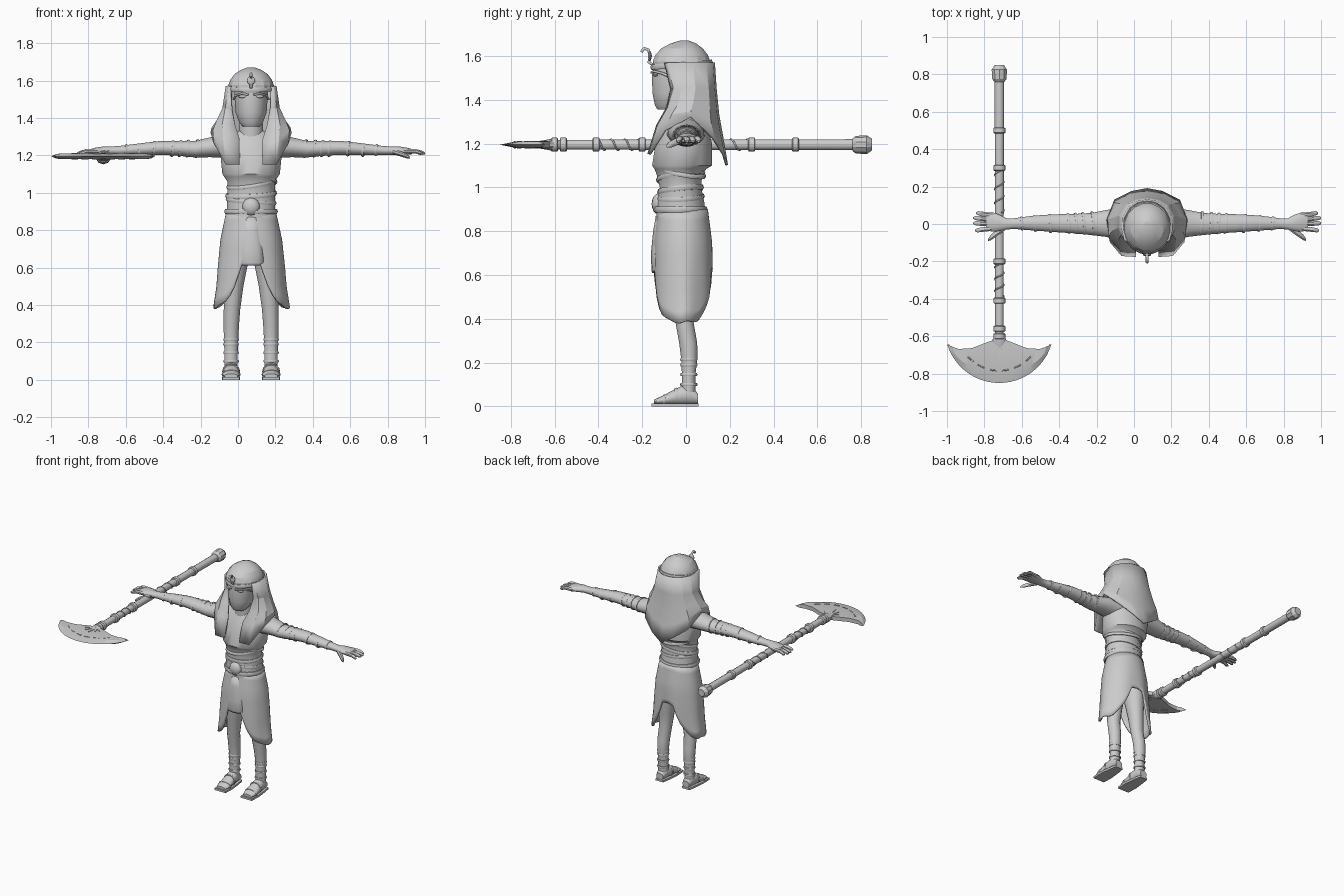
import bpy, bmesh, math
from mathutils import Vector, Matrix

CX = 0.07  # body centre line
stone = bpy.data.materials.new("stone grey")
stone.diffuse_color = (0.6, 0.6, 0.6, 1)


def make(name, verts, faces, angle=40, x=CX, solid=0):
    bm = bmesh.new()
    vs = [bm.verts.new(v) for v in verts]
    for f in faces:
        bm.faces.new([vs[i] for i in f])
    bmesh.ops.remove_doubles(bm, verts=bm.verts, dist=1e-4)
    bmesh.ops.recalc_face_normals(bm, faces=bm.faces)
    me = bpy.data.meshes.new(name)
    bm.to_mesh(me)
    bm.free()
    ob = bpy.data.objects.new(name, me)
    ob.location.x = x
    bpy.context.collection.objects.link(ob)
    me.materials.append(stone)
    if solid:
        m = ob.modifiers.new("thickness", "SOLIDIFY")
        m.thickness, m.offset = solid, -1
    if angle:
        bpy.ops.object.select_all(action='DESELECT')
        ob.select_set(True)
        bpy.context.view_layer.objects.active = ob
        bpy.ops.object.shade_smooth_by_angle(angle=math.radians(angle))
    return ob


def loft(name, rings, axis='Z', n=16, s=1, angle=40, x=CX):
    """rings: (position on axis, centre a, centre b, radius a, radius b)"""
    verts = []
    for p, a, b, ra, rb in rings:
        for i in range(n):
            t = math.tau * (i + 0.5) / n
            u, v = a + ra * math.cos(t), b + rb * math.sin(t)
            w = {'Z': (u, v, p), 'X': (p, u, v), 'Y': (u, p, v)}[axis]
            verts.append((w[0] * s, w[1], w[2]))
    m = len(rings)
    faces = [(r * n + i, r * n + (i + 1) % n, (r + 1) * n + (i + 1) % n, (r + 1) * n + i)
             for r in range(m - 1) for i in range(n)]
    faces += [tuple(range(n)), tuple(range((m - 1) * n, m * n))]
    return make(name, verts, faces, angle, x)


def ball(name, c, r, x=CX, n=14):
    ks = [math.pi * k / 8 for k in range(9)]
    return loft(name, [(c[2] - r[2] * math.cos(k), c[0], c[1], max(r[0] * math.sin(k), 2e-5),
                        max(r[1] * math.sin(k), 2e-5)) for k in ks], n=n, x=x)


def band(name, c, ra, rb, thick, axis='Z', tilt=(0, 0), x=CX, n=20):
    """elliptical ring; tilt slopes it like a fold of cloth"""
    verts, k = [], 6
    for i in range(n):
        t = math.tau * i / n
        for j in range(k):
            q = math.tau * j / k
            u = (ra + thick * math.cos(q)) * math.cos(t)
            v = (rb + thick * math.cos(q)) * math.sin(t)
            w = thick * 1.3 * math.sin(q) + tilt[0] * u + tilt[1] * v
            d = {'Z': (u, v, w), 'X': (w, u, v), 'Y': (u, w, v)}[axis]
            verts.append([c[m] + d[m] for m in range(3)])
    faces = [(i * k + j, i * k + (j + 1) % k, (i + 1) % n * k + (j + 1) % k, (i + 1) % n * k + j)
             for i in range(n) for j in range(k)]
    return make(name, verts, faces, 60, x)


def tube(name, pts, r, x=CX):
    cu = bpy.data.curves.new(name, 'CURVE')
    cu.dimensions, cu.bevel_depth, cu.bevel_resolution = '3D', r, 1
    cu.use_fill_caps = True
    sp = cu.splines.new('POLY')
    sp.points.add(len(pts) - 1)
    for p, c in zip(sp.points, pts):
        p.co = (*c, 1)
    ob = bpy.data.objects.new(name, cu)
    ob.location.x = x
    cu.materials.append(stone)
    bpy.context.collection.objects.link(ob)


# torso, neck and mantle
loft("torso", [(.84, 0, -.02, .13, .115), (.93, 0, -.025, .13, .11), (1.0, 0, -.025, .128, .095),
               (1.06, 0, -.03, .128, .105), (1.085, 0, -.025, .145, .12), (1.1, 0, -.018, .155, .138),
               (1.2, 0, -.01, .165, .13), (1.28, 0, 0, .15, .10), (1.33, 0, 0, .085, .075)], n=24)
loft("neck", [(1.28, 0, -.02, .07, .07), (1.42, 0, -.03, .06, .065)])
band("chest_fold", (0, -.025, 1.05), .124, .104, .009, tilt=(.15, .15))
band("chest_wrap", (0, -.025, 1.075), .132, .108, .009, tilt=(-.12, -.2))
band("waist_fold_upper", (0, -.025, .99), .128, .096, .011, tilt=(.06, .1))
band("waist_fold_lower", (0, -.025, .955), .127, .102, .009, tilt=(-.08, .05))
band("belt", (0, -.025, .9), .132, .112, .012)
ball("buckle", (0, -.125, .925), (.048, .032, .048))

# skirt: open front and back, side flaps hanging low
TAB = [(.9, .133, .115), (.75, .165, .135), (.6, .18, .138), (.5, .187, .138), (.385, .205, .13)]


def radii(z):
    for (z1, a1, b1), (z2, a2, b2) in zip(TAB, TAB[1:]):
        if z >= z2:
            t = min(1, (z1 - z) / (z1 - z2))
            return a1 + (a2 - a1) * t, b1 + (b2 - b1) * t
    return TAB[-1][1:]


N, M = 48, 10
verts = []
for i in range(N):
    t = math.tau * i / N
    hem = .385 + min(.24, .45 * (1 - abs(math.cos(t))) ** 2)
    hem += .006 * math.sin(9 * t)
    for j in range(M + 1):
        z = .9 + (hem - .9) * j / M
        ra, rb = radii(z)
        fold = 1 + .02 * math.sin(7 * t + 1) * j / M
        verts.append((ra * fold * math.cos(t), -.015 + rb * fold * math.sin(t), z))
W = M + 1
make("skirt", verts, [(i * W + j, (i + 1) % N * W + j, (i + 1) % N * W + j + 1, i * W + j + 1)
                      for i in range(N) for j in range(M)], 50, solid=.012)
# apron panel
rows = [(.87, .05, -.138), (.8, .058, -.15), (.7, .07, -.16), (.625, .082, -.158), (.61, .07, -.155)]
verts = [(x * w, y + .025 * abs(x) ** 2, z) for z, w, y in rows for x in (-1, -.5, 0, .5, 1)]
make("apron", verts, [(r * 5 + c, r * 5 + c + 1, r * 5 + c + 6, r * 5 + c + 5)
                      for r in range(4) for c in range(4)], solid=.012)

for s, side in ((1, "left"), (-1, "right")):
    # legs, anklets and sandals
    loft(side + "_leg", [(.05, .107, .012, .036, .032), (.14, .107, .012, .036, .031),
                         (.22, .107, .015, .039, .038), (.29, .106, .01, .042, .042),
                         (.38, .102, -.006, .045, .042), (.5, .092, -.01, .052, .055),
                         (.65, .08, -.015, .07, .075), (.82, .065, -.015, .065, .08)], s=s)
    for z in (.1, .145, .19, .215):
        band(side + "_anklet", (s * .107, .013, z), .036, .034, .006)
    loft(side + "_foot", [(.055, .107, .035, .028, .024), (.02, .107, .052, .037, .045),
                          (-.02, .107, .05, .04, .045), (-.06, .107, .04, .043, .034),
                          (-.11, .107, .028, .046, .02), (-.145, .107, .02, .036, .012)], 'Y', s=s)
    band(side + "_sandal_strap", (s * .107, -.045, .045), .042, .036, .006, 'Y', n=14)
    band(side + "_toe_strap", (s * .107, -.1, .028), .046, .022, .005, 'Y', n=14)
    outline = [(-.03, .058), (.03, .058), (.04, 0), (.048, -.08), (.045, -.157), (-.045, -.157),
               (-.048, -.08), (-.04, 0)]
    k = len(outline)
    make(side + "_sole", [(s * .107 + a, b, z) for z in (0, .014) for a, b in outline],
         [tuple(range(k)), tuple(range(k, 2 * k))] +
         [(i, (i + 1) % k, (i + 1) % k + k, i + k) for i in range(k)], 0)

    # arm and wrappings
    loft(side + "_arm", [(.08, 0, 1.25, .09, .07), (.17, 0, 1.25, .083, .062), (.22, .003, 1.243, .073, .054),
                         (.3, 0, 1.233, .06, .045), (.4, .002, 1.238, .052, .04), (.48, .004, 1.24, .049, .038),
                         (.56, .005, 1.235, .044, .034), (.64, .004, 1.23, .037, .029),
                         (.71, .002, 1.226, .029, .024), (.75, 0, 1.225, .03, .023), (.79, .006, 1.225, .045, .023),
                         (.83, .012, 1.222, .053, .02), (.86, .012, 1.22, .048, .014)], 'X', s=s)
    for x, ra, rb in ((.29, .06, .045), (.34, .055, .042), (.38, .052, .04), (.42, .05, .039),
                      (.52, .046, .036), (.6, .039, .031), (.67, .032, .026)):
        band(side + "_arm_wrap", (s * x, .003, 1.236 - .008 * (x > .55)), ra, rb, .006, 'X', (.08 * s, .1), n=16)
    # fingers and thumb
    for y0, y1, e in ((.048, .058, .915), (.024, .032, .93), (0, .004, .93), (-.024, -.034, .92)):
        loft(side + "_finger", [(.82, y0, 1.222, .013, .014), (.88, (y0 + y1) / 2, 1.222, .014, .013),
                                (e - .012, y1, 1.213, .012, .011), (e, y1, 1.21, .005, .005)], 'X', 8, s)
    loft(side + "_thumb", [(.76, -.015, 1.22, .02, .016), (.8, -.045, 1.208, .02, .015),
                           (.835, -.072, 1.195, .016, .013), (.85, -.085, 1.188, .006, .006)], 'X', 8, s)

# face
loft("face", [(1.355, 0, -.085, .045, .045), (1.375, 0, -.075, .064, .068), (1.43, 0, -.05, .084, .104),
              (1.5, 0, -.045, .089, .112), (1.56, 0, -.04, .092, .112)], n=20, angle=50)
for s in (1, -1):
    ball("eye", (s * .042, -.138, 1.515), (.026, .012, .009))
    tube("eye_line", [(s * .015, -.158, 1.525), (s * .05, -.143, 1.53), (s * .082, -.105, 1.52),
                      (s * .094, -.065, 1.5)], .006)

# headdress: faceted crown and cloth falling over the shoulders
loft("headdress_crown", [(1.545, 0, -.02, .124, .134), (1.575, 0, -.02, .124, .134),
                         (1.605, 0, -.02, .113, .122), (1.635, 0, -.018, .09, .096),
                         (1.657, 0, -.012, .055, .06), (1.67, 0, -.008, .02, .022)], n=16, angle=20)
cols = [
    [(.105, -.09, 1.57), (.10, -.06, 1.45), (.085, -.08, 1.36), (.06, -.125, 1.28), (.06, -.165, 1.15)],
    [(.115, -.075, 1.57), (.13, -.05, 1.45), (.15, -.075, 1.36), (.145, -.12, 1.28), (.135, -.16, 1.15)],
    [(.124, -.03, 1.57), (.142, -.02, 1.45), (.175, -.03, 1.38), (.195, -.06, 1.33), (.19, -.09, 1.26)],
    [(.122, .03, 1.57), (.14, .04, 1.45), (.175, .03, 1.38), (.2, .02, 1.345), (.205, .02, 1.32)],
    [(.09, .085, 1.57), (.11, .095, 1.45), (.14, .10, 1.36), (.165, .105, 1.3), (.17, .12, 1.22)],
    [(.05, .112, 1.57), (.06, .12, 1.45), (.08, .13, 1.34), (.09, .145, 1.25), (.08, .165, 1.15)],
    [(0, .12, 1.57), (0, .128, 1.45), (0, .14, 1.33), (0, .16, 1.22), (0, .18, 1.10)]]
full = cols + [[(-x, y, z) for x, y, z in c] for c in cols[-2::-1]]
make("headdress_cloth", [p for c in full for p in c],
     [(c * 5 + r, c * 5 + r + 1, c * 5 + r + 6, c * 5 + r + 5)
      for c in range(len(full) - 1) for r in range(4)], 20, solid=.012)
band("headband", (0, -.02, 1.56), .12, .132, .011, tilt=(0, .08))

# serpent ornament
tube("serpent", [(0, -.145, 1.555), (0, -.17, 1.572), (0, -.162, 1.6), (0, -.172, 1.628),
                 (0, -.19, 1.635), (0, -.205, 1.618)], .008)
ball("serpent_hood", (0, -.165, 1.6), (.022, .008, .024))

# axe shaft with collars, grip and pommel
AX, AZ = -.72, 1.195
loft("axe_shaft", [(.8, 0, AZ, .026, .026), (-.64, 0, AZ, .023, .023)], 'Y', 12, x=AX)
loft("pommel", [(.76, 0, AZ, .028, .028), (.775, 0, AZ, .04, .04), (.825, 0, AZ, .043, .043),
                (.85, 0, AZ, .026, .026)], 'Y', 10, angle=25, x=AX)
for y in (.5, .3, -.2, -.41, -.56, -.6):
    loft("axe_collar", [(y + d, 0, AZ, r, r) for d, r in ((-.016, .028), (-.012, .033), (.012, .033),
                                                          (.016, .028))], 'Y', 12, x=AX)
for y0, y1 in ((.3, .06), (-.2, -.4)):
    tube("grip_cord", [(.025 * math.cos(i * .5), y0 + (y1 - y0) * i / 40, AZ + .025 * math.sin(i * .5))
                       for i in range(41)], .004, x=AX)

# crescent blade
R, YC, A, K = .291, -.559, 1.27, 24
inner = [(0, -.61), (.06, -.63), (.15, -.665), (.22, -.668), (.279, -.645)]


def inner_y(x):
    for (x1, y1), (x2, y2) in zip(inner, inner[1:]):
        if x <= x2:
            return y1 + (y2 - y1) * (x - x1) / (x2 - x1)
    return inner[-1][1]


verts = []
for i in range(K + 1):
    a = -A + 2 * A * i / K
    x, y = R * math.sin(a), YC - R * math.cos(a)
    yi = inner_y(abs(x))
    h = min(.014, .25 * (yi - y))
    ym = y + .3 * (yi - y)
    verts += [(x, y, AZ), (x * .96, ym, AZ + h), (x, yi, AZ + h), (x, yi, AZ - h), (x * .96, ym, AZ - h)]
make("axe_blade", verts, [(i * 5 + j, i * 5 + (j + 1) % 5, i * 5 + 5 + (j + 1) % 5, i * 5 + 5 + j)
                          for i in range(K) for j in range(5)], 20, x=AX)
# blade socket, raised spikes and engraved arc
loft("blade_socket", [(-.6, 0, AZ, .032, .03), (-.64, 0, AZ, .045, .022), (-.67, 0, AZ, .02, .017)], 'Y', 10, x=AX)
for a in (-.95, -.5, 0, .5, .95):
    d, p = Vector((math.sin(a), -math.cos(a))), Vector((math.cos(a), math.sin(a)))
    o, L = Vector((0, -.625)), .095 - .02 * abs(a)
    tri = [o + p * .016, o - p * .016, o + d * L]
    make("blade_spike", [(q.x, q.y, AZ + z) for z in (-.018, .018) for q in tri],
         [(0, 1, 2), (3, 4, 5), (0, 1, 4, 3), (1, 2, 5, 4), (2, 0, 3, 5)], 0, x=AX)
for z in (-.013, .013):
    for a in (-.75, -.45, -.15, .15, .45, .75):
        tube("blade_inlay", [(.225 * math.sin(a + t), YC - .225 * math.cos(a + t), AZ + z)
                             for t in (-.09, 0, .09)], .004, x=AX)
